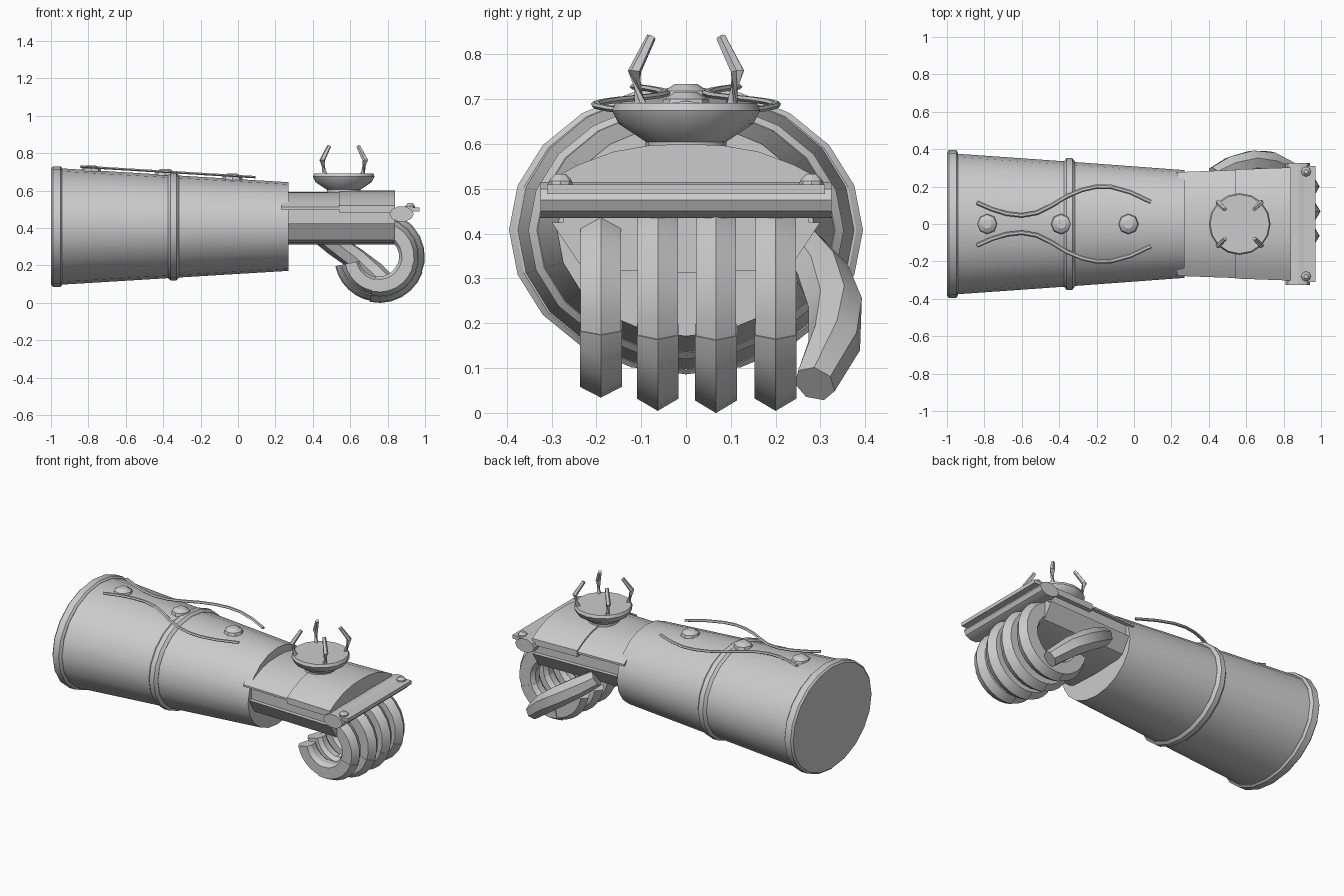
import bpy, bmesh, math
from mathutils import Vector

if "Cube" in bpy.data.objects:
    bpy.data.objects.remove(bpy.data.objects["Cube"])

metal = bpy.data.materials.new("grey_metal")
metal.use_nodes = True
GREY = (0.6, 0.6, 0.6, 1)
metal.diffuse_color = GREY
metal.node_tree.nodes["Principled BSDF"].inputs["Base Color"].default_value = GREY


def loft(name, rings, smooth=30):
    """Skin a list of equal point rings and cap both ends."""
    bm = bmesh.new()
    loops = [[bm.verts.new(p) for p in ring] for ring in rings]
    n = len(loops[0])
    for a, b in zip(loops, loops[1:]):
        for i in range(n):
            bm.faces.new((a[i], a[(i + 1) % n], b[(i + 1) % n], b[i]))
    bm.faces.new(loops[0])
    bm.faces.new(loops[-1])
    bmesh.ops.recalc_face_normals(bm, faces=bm.faces)
    mesh = bpy.data.meshes.new(name)
    bm.to_mesh(mesh)
    bm.free()
    mesh.materials.append(metal)
    obj = bpy.data.objects.new(name, mesh)
    bpy.context.collection.objects.link(obj)
    bpy.ops.object.select_all(action='DESELECT')
    obj.select_set(True)
    bpy.context.view_layer.objects.active = obj
    bpy.ops.object.shade_smooth_by_angle(angle=math.radians(smooth))
    return obj


def circle(n, ry, rz, phase=0.0):
    return [(ry * math.cos(phase + math.tau * i / n), rz * math.sin(phase + math.tau * i / n))
            for i in range(n)]


def around_x(name, stations, n=20, cz=0.408):
    """Oval turned part along x from (x, half width, half height)."""
    return loft(name, [[(x, y, cz + z) for y, z in circle(n, ry, rz)] for x, ry, rz in stations])


def turned(name, cx, cy, profile, n):
    """Round part standing on z from (radius, z)."""
    return loft(name, [[(cx + a, cy + b, z) for a, b in circle(n, r, r)] for r, z in profile])


def tube(name, path, radii, n=6, flat=1.0):
    """Tube through a path of points."""
    pts = [Vector(p) for p in path]
    rings = []
    for i, p in enumerate(pts):
        d = (pts[min(i + 1, len(pts) - 1)] - pts[max(i - 1, 0)]).normalized()
        side = d.cross(Vector((0, 0, 1))).normalized()
        up = side.cross(d)
        rings.append([p + side * a + up * b for a, b in circle(n, radii[i], radii[i] * flat)])
    return loft(name, rings)


def mirrored(half):
    """Close a half outline of (y, z) by mirroring it in y."""
    return half + [(-y, z) for y, z in reversed(half) if y > 0]


def hand_part(name, half, x0, x1):
    """Hand section that widens towards the knuckles."""
    outline = mirrored(half)
    return loft(name, [[(x, y * (0.93 + 0.12 * (x - 0.27)), z) for y, z in outline]
                       for x in (x0, x1)])


def box(name, x0, x1, y0, y1, z0, z1):
    return loft(name, [[(x, y0, z0), (x, y1, z0), (x, y1, z1), (x, y0, z1)] for x in (x0, x1)])


# Forearm sleeve and its two raised bands
around_x("forearm_sleeve", [(-0.98, 0.378, 0.313), (-0.34, 0.333, 0.274), (0.27, 0.288, 0.237)])
around_x("cuff_band", [(-1.0, 0.383, 0.312), (-0.99, 0.395, 0.322),
                       (-0.95, 0.395, 0.322), (-0.94, 0.38, 0.312)])
around_x("middle_band", [(-0.375, 0.335, 0.277), (-0.36, 0.352, 0.288),
                         (-0.33, 0.352, 0.288), (-0.315, 0.333, 0.274)])

# Studs along the top of the sleeve
for i, (x, z) in enumerate([(-0.785, 0.7), (-0.39, 0.682), (-0.03, 0.658)]):
    turned("sleeve_stud_%d" % i, x, 0, [(0.055, z), (0.05, z + 0.018), (0.025, z + 0.034)], 8)

# Wavy cords, one on each side of the studs
wave = [(-0.84, .115), (-0.76, .08), (-0.68, .055), (-0.6, .046), (-0.52, .06), (-0.44, .1),
        (-0.36, .148), (-0.28, .182), (-0.2, .2), (-0.12, .198), (-0.02, .17), (0.09, .118)]
for side, label in ((1, "left"), (-1, "right")):
    tube(label + "_cord", [(x, y * side, 0.728 - 0.06 * (x + 0.84)) for x, y in wave],
         [0.012] * len(wave), flat=0.6)

# Hand: palm, recessed core and the two overlapping arched back plates
hand_part("palm", [(0, 0.312), (0.2, 0.32), (0.24, 0.335), (0.3, 0.425)], 0.25, 0.84)
hand_part("hand_core", [(0, 0.42), (0.275, 0.42), (0.275, 0.51), (0, 0.51)], 0.25, 0.84)
rear = [(0, 0.5), (0.3, 0.5), (0.3, 0.512), (0.24, 0.545), (0.16, 0.575), (0.08, 0.589), (0, 0.592)]
hand_part("rear_back_plate", rear, 0.23, 0.57)
hand_part("front_back_plate", [(y * 1.01, z + (0.008 if z > 0.505 else -0.018)) for y, z in rear],
          0.54, 0.84)

# Knuckle bar, trim strip and rivets
loft("knuckle_bar", [[(0.875 + a, y, 0.475 + b) for a, b in circle(10, 0.065, 0.042)]
                     for y in (-0.325, 0.325)])
box("knuckle_strip", 0.9, 0.97, -0.31, 0.31, 0.488, 0.51)
for y in (-0.28, 0.28):
    turned("knuckle_rivet", 0.92, y, [(0.028, 0.49), (0.026, 0.518), (0.012, 0.533)], 8)

# Curled fingers, each of three armoured joints
section = [(0.062, 0), (0.035, 0.045), (-0.04, 0.045), (-0.058, 0.02)]
section += [(r, -y) for r, y in reversed(section) if y > 0]


def finger_joint(name, y, size, start, end, grow):
    rings = []
    steps = 6
    for i in range(steps + 1):
        a = math.radians(start + (end - start) * i / steps)
        ring = []
        for r, w in section:
            rad = (0.182 + r * grow) * size
            ring.append((0.755 + rad * math.cos(a), y + w * grow, 0.246 + rad * math.sin(a)))
        rings.append(ring)
    loft(name, rings, 25)


for label, y, size in (("little", -0.19, 0.86), ("ring", -0.063, 0.98),
                       ("middle", 0.067, 1.0), ("index", 0.2, 0.98)):
    finger_joint(label + "_finger_base", y, size, 78, -24, 1.0)
    finger_joint(label + "_finger_middle", y, size, -20, -102, 1.04)
    finger_joint(label + "_finger_tip", y, size, -98, -168, 0.94)

# Thumb reaching down and forward beside the palm
tube("thumb", [(0.43, 0.26, 0.37), (0.52, 0.305, 0.31), (0.63, 0.335, 0.235),
               (0.73, 0.332, 0.16), (0.84, 0.287, 0.065)],
     [0.05, 0.06, 0.062, 0.06, 0.048], n=7)

# Dish on the back of the hand with four bent prongs
turned("dish", 0.565, 0, [(0.09, 0.59), (0.09, 0.605), (0.15, 0.645),
                          (0.165, 0.675), (0.158, 0.692)], 16)
for sx in (-1, 1):
    for sy in (-1, 1):
        tube("dish_prong", [(0.565 + sx * r, sy * r, z) for r, z in
                            ((0.1, 0.68), (0.115, 0.762), (0.078, 0.838))],
             [0.016, 0.015, 0.011], n=5)
